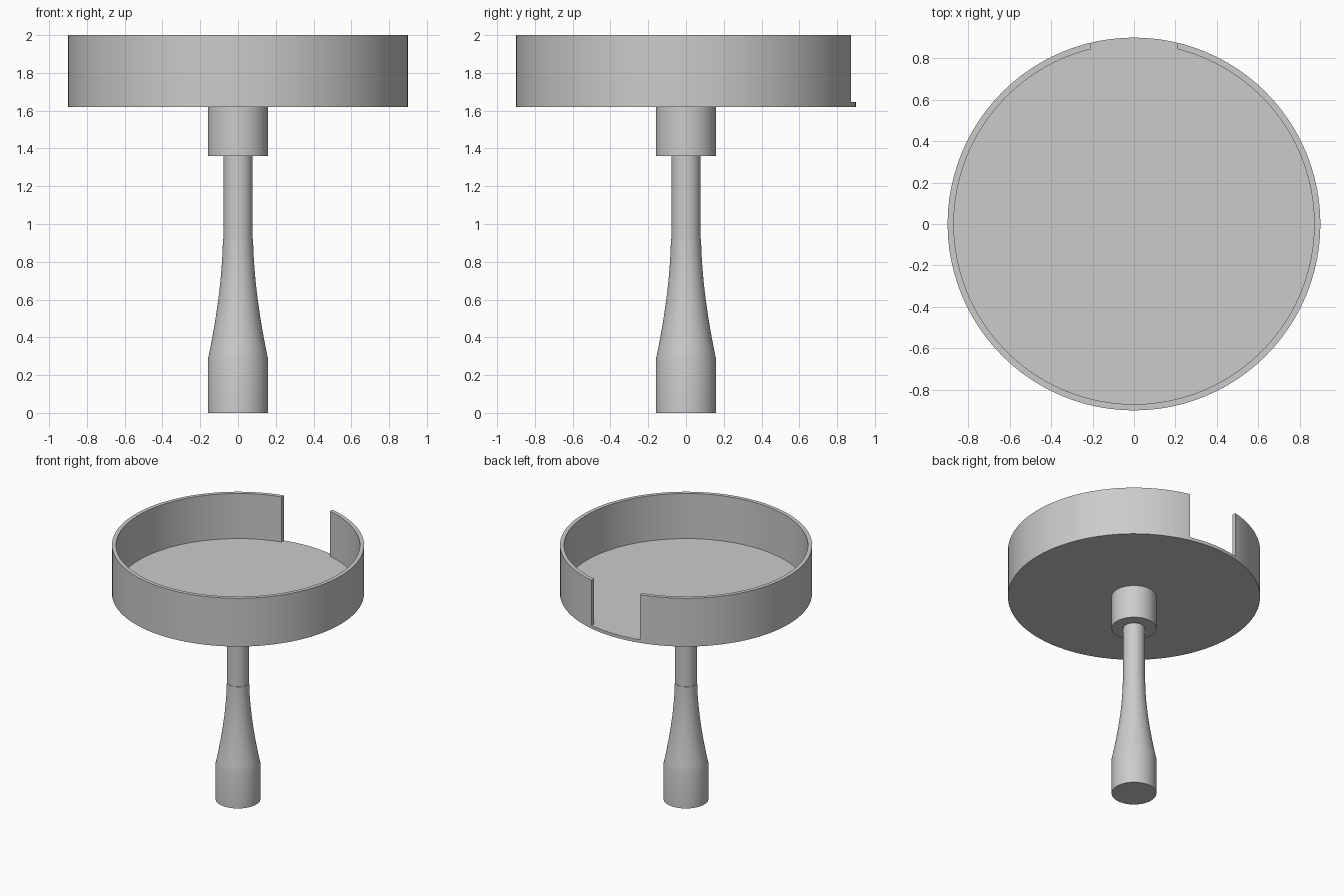
import bpy, bmesh
from math import radians, tau

SEGMENTS = 96

cube = bpy.data.objects.get("Cube")
if cube:
    bpy.data.objects.remove(cube, do_unlink=True)

grey = bpy.data.materials.new("plain_grey")
grey.use_nodes = True
colour = (0.6, 0.6, 0.6, 1)
grey.diffuse_color = colour
grey.node_tree.nodes["Principled BSDF"].inputs["Base Color"].default_value = colour


def lathe(name, profile):
    """Spin a profile of (radius, height) points about the z axis."""
    bm = bmesh.new()
    verts = [bm.verts.new((r, 0, z)) for r, z in profile]
    edges = [bm.edges.new(pair) for pair in zip(verts, verts[1:])]
    bmesh.ops.spin(bm, geom=verts + edges, cent=(0, 0, 0), axis=(0, 0, 1),
                   angle=tau, steps=SEGMENTS, use_merge=True)
    bmesh.ops.remove_doubles(bm, verts=bm.verts, dist=0.0005)
    bmesh.ops.recalc_face_normals(bm, faces=bm.faces)
    mesh = bpy.data.meshes.new(name)
    bm.to_mesh(mesh)
    bm.free()
    mesh.materials.append(grey)
    obj = bpy.data.objects.new(name, mesh)
    bpy.context.collection.objects.link(obj)
    return obj


def activate(obj):
    bpy.ops.object.select_all(action="DESELECT")
    obj.select_set(True)
    bpy.context.view_layer.objects.active = obj


# Handle: straight grip, flared neck, slim stem and collar under the tray
grip, neck, stem = 0.16, 0.08, 0.077
flare_low, flare_high, steps = 0.28, 0.92, 12
flare = [(neck + (grip - neck) * (1 - i / steps) ** 1.7,
          flare_low + (flare_high - flare_low) * i / steps)
         for i in range(steps + 1)]
handle = lathe("handle", [(0, 0), (grip, 0), *flare, (stem, flare_high),
                          (stem, 1.36), (grip, 1.36), (grip, 1.62), (0, 1.62)])

# Tray: round floor with a thin upright rim
floor_top = 1.645
tray = lathe("tray", [(0, 1.62), (0.9, 1.62), (0.9, 2), (0.87, 2),
                      (0.87, floor_top), (0, floor_top)])

# Opening in the back of the rim, down to the floor
bpy.ops.mesh.primitive_cube_add(size=1, location=(0, 0.9, floor_top + 0.3))
cutter = bpy.context.object
cutter.name = "rim_opening_cutter"
cutter.scale = (0.42, 0.5, 0.6)
cutter.hide_render = True
cut = tray.modifiers.new("rim_opening", "BOOLEAN")
cut.operation = "DIFFERENCE"
cut.solver = "EXACT"
cut.object = cutter
activate(tray)
bpy.ops.object.modifier_apply(modifier=cut.name)
bpy.data.objects.remove(cutter, do_unlink=True)

for part in (handle, tray):
    activate(part)
    bpy.ops.object.shade_smooth_by_angle(angle=radians(30))
